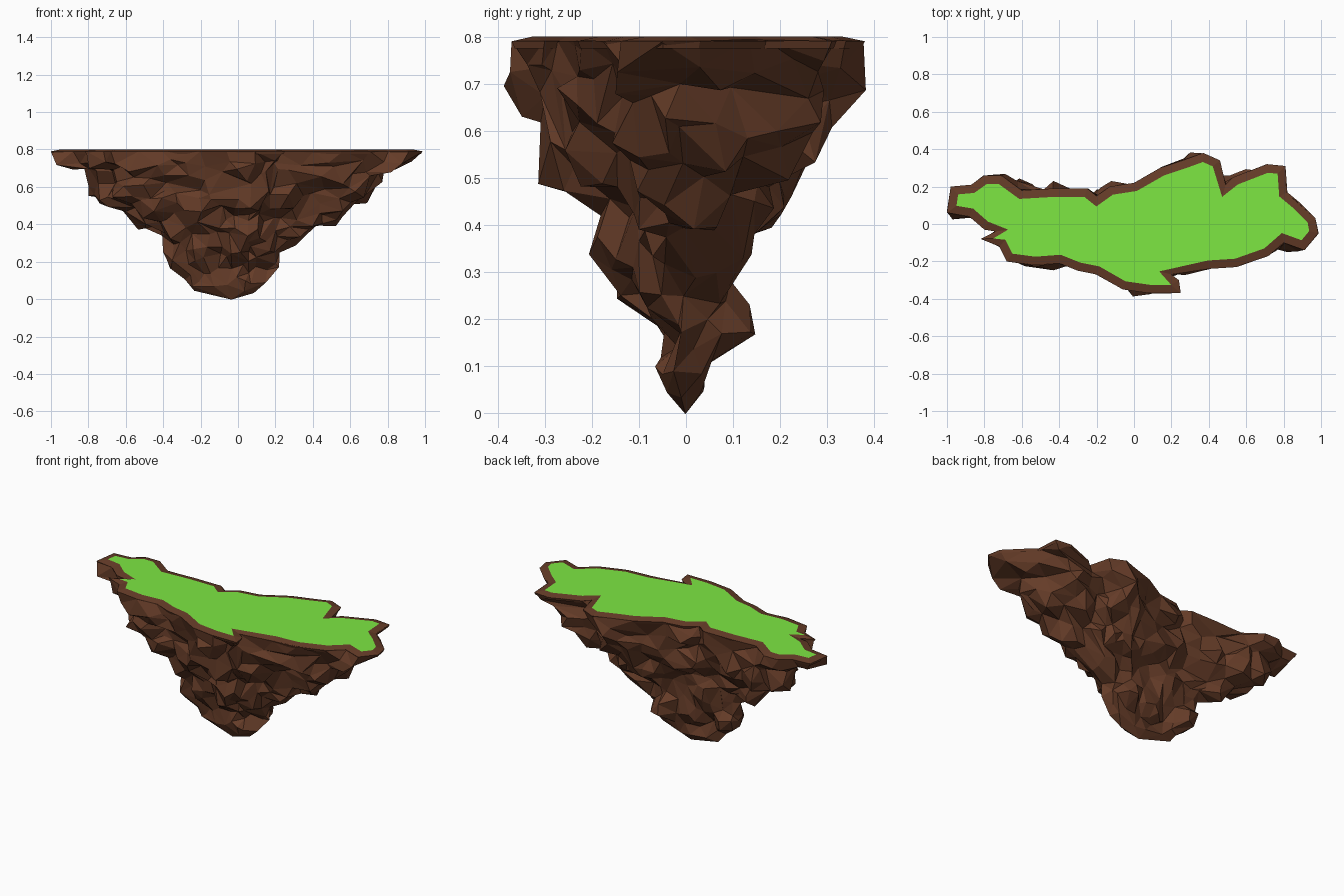
import bpy, bmesh, random
from mathutils import Vector, noise

if "Cube" in bpy.data.objects:
    bpy.data.objects.remove(bpy.data.objects["Cube"])

random.seed(4)

# Plan outline of the plateau, counter-clockwise from the right tip
OUTLINE = [Vector(p) for p in (
    (.985, -.05), (.97, .03), (.88, .12), (.82, .17), (.81, .31), (.71, .32),
    (.53, .25), (.49, .21), (.46, .34), (.37, .38), (.26, .34), (.14, .30),
    (0, .22), (-.13, .20), (-.20, .15), (-.25, .19), (-.43, .19), (-.60, .18),
    (-.71, .26), (-.80, .26), (-.87, .21), (-.98, .20), (-1, .06), (-.88, .04),
    (-.80, -.03), (-.74, -.04), (-.82, -.08), (-.72, -.12), (-.68, -.20),
    (-.53, -.22), (-.40, -.21), (-.30, -.25), (-.20, -.27), (-.06, -.35),
    (.08, -.37), (.25, -.37), (.24, -.30), (.20, -.27), (.40, -.24),
    (.55, -.23), (.72, -.17), (.80, -.10), (.91, -.14))]
N = len(OUTLINE)
RIM_Z, TOP_Z = .79, .80

# Rock extents by height: z, x min, x max, y min, y max
LEVELS = [
    (.79, -1.0, .985, -.37, .38), (.73, -.97, .95, -.37, .36),
    (.68, -.84, .79, -.36, .34), (.61, -.81, .75, -.32, .33),
    (.55, -.79, .70, -.30, .28), (.49, -.69, .59, -.28, .21),
    (.43, -.58, .50, -.22, .20), (.37, -.45, .42, -.20, .16),
    (.31, -.41, .30, -.15, .14), (.24, -.41, .24, -.09, .13),
    (.17, -.38, .24, -.08, .11), (.10, -.29, .18, -.07, .06),
    (.05, -.23, .09, -.04, .04), (0, -.03, -.03, 0, 0)]


def material(name, rgb):
    m = bpy.data.materials.new(name)
    m.diffuse_color = (*rgb, 1)
    m.use_nodes = True
    m.node_tree.nodes["Principled BSDF"].inputs["Base Color"].default_value = m.diffuse_color
    return m


def add_object(name, bm, mat):
    me = bpy.data.meshes.new(name)
    bm.to_mesh(me)
    bm.free()
    me.materials.append(mat)
    ob = bpy.data.objects.new(name, me)
    bpy.context.collection.objects.link(ob)
    return ob


def smoothed(pts, times):
    for _ in range(times):
        pts = [(pts[i - 1] + pts[i] * 2 + pts[(i + 1) % N]) / 4 for i in range(N)]
    return pts


def inset(pts, width):
    out = []
    for i, p in enumerate(pts):
        a = (p - pts[i - 1]).normalized()
        b = (pts[(i + 1) % N] - p).normalized()
        na, nb = Vector((-a.y, a.x)), Vector((-b.y, b.x))
        m = na + nb
        m = m.normalized() if m.length > .05 else -a
        out.append(p + m * min(width / max(m.dot(na), .1), width * 1.5))
    return out


def bridge(bm, upper, lower):
    for i in range(N):
        j = (i + 1) % N
        bm.faces.new((upper[i], lower[i], lower[j], upper[j]))


brown = material("rock_brown", (.13, .045, .021))
green = material("grass_green", (.205, .80, .055))

# Grass plateau
inner = inset(OUTLINE, .045)
bm = bmesh.new()
bm.faces.new([bm.verts.new((*p, TOP_Z)) for p in inner])
bm.normal_update()
bmesh.ops.triangulate(bm, faces=bm.faces[:])
add_object("grass_top", bm, green)

# Bare rock rim around the grass, with a short lip hiding the joint
bm = bmesh.new()
rim = [[bm.verts.new((*p, z)) for p in pts] for pts, z in (
    (inner, TOP_Z), (OUTLINE, RIM_Z), (inset(OUTLINE, .006), RIM_Z - .015))]
bridge(bm, rim[0], rim[1])
bridge(bm, rim[1], rim[2])
add_object("rock_rim", bm, brown)

# Tapering rock underside, lofted through the levels
bm = bmesh.new()
rings = []
for k, (z, x0, x1, y0, y1) in enumerate(LEVELS):
    pts = smoothed(OUTLINE, k // 2)
    lx, hx = min(p.x for p in pts), max(p.x for p in pts)
    ly, hy = min(p.y for p in pts), max(p.y for p in pts)
    rings.append([bm.verts.new((
        p.x * (x1 / hx if p.x > 0 else x0 / lx) if x1 > x0 else x0,
        p.y * (y1 / hy if p.y > 0 else y0 / ly), z)) for p in pts])
for up, low in zip(rings, rings[1:]):
    bridge(bm, up, low)
bmesh.ops.subdivide_edges(bm, edges=bm.edges[:], cuts=1, use_grid_fill=True)
bmesh.ops.remove_doubles(bm, verts=[v for v in bm.verts if v.co.z < .7], dist=.018)

# Blocky boulder bulges, fading out at the rim and the tip
bm.normal_update()
moves = []
for v in bm.verts:
    fade = max(0, min(1, (RIM_Z - v.co.z) / .07, v.co.z / .12))
    d = noise.voronoi(v.co * 6.5, distance_metric='CHEBYCHEV')[0][0]
    jitter = Vector([random.uniform(-.012, .012) for _ in range(3)])
    moves.append((v, (v.normal * (.38 - d) * .15 + jitter) * fade))
for v, m in moves:
    v.co += m
    v.co.z = max(0, min(RIM_Z, v.co.z))
rock = add_object("rock_underside", bm, brown)
dec = rock.modifiers.new("chunky_facets", 'DECIMATE')
dec.ratio = .24
